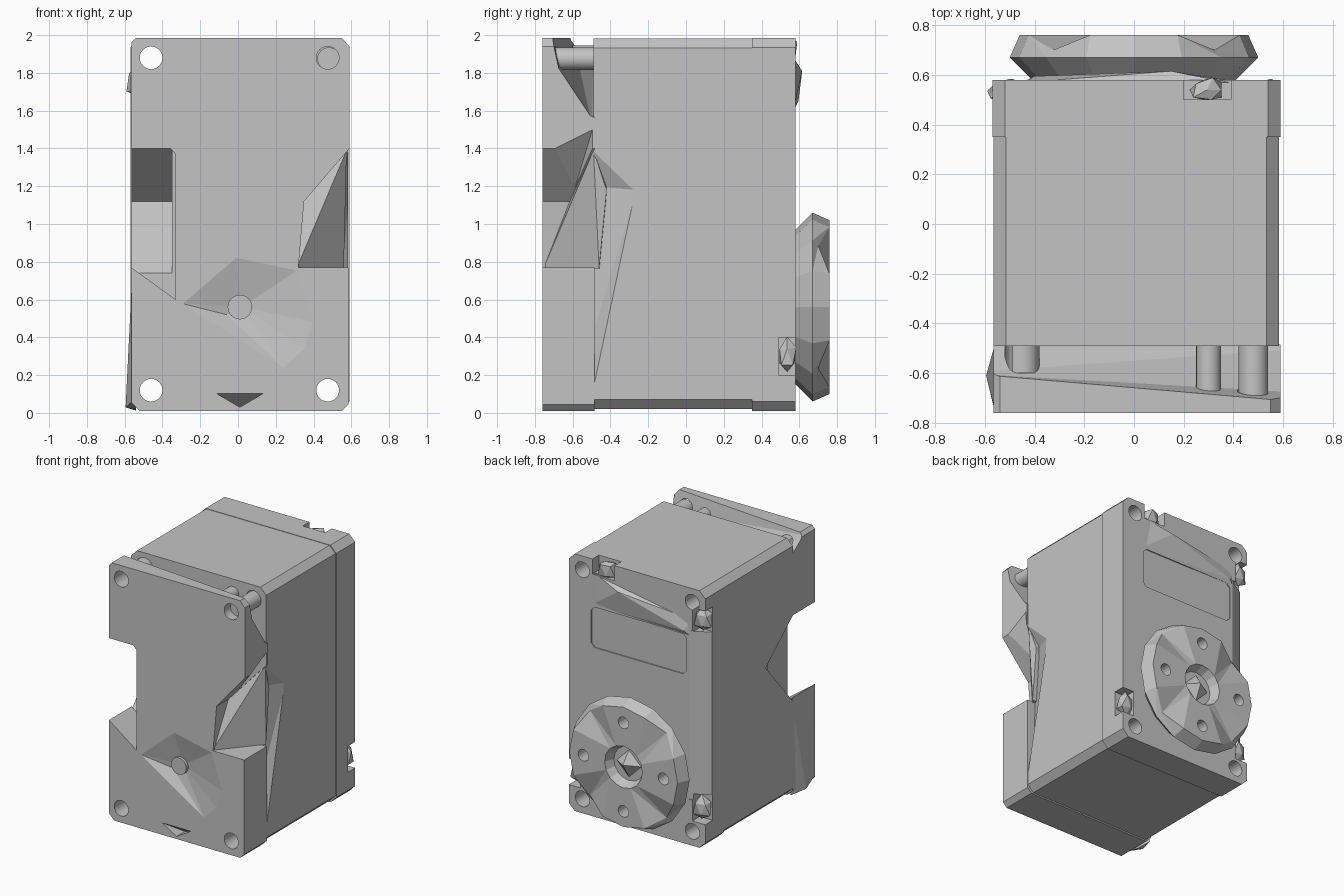
import bpy, bmesh, math
from mathutils import Vector

cube = bpy.data.objects.get("Cube")
if cube:
    bpy.data.objects.remove(cube)

grey = bpy.data.materials.new("housing grey")
grey.use_nodes = True
COLOR = (0.55, 0.55, 0.55, 1)
grey.diffuse_color = COLOR
grey.node_tree.nodes["Principled BSDF"].inputs["Base Color"].default_value = COLOR


def finish(name, bm):
    bmesh.ops.recalc_face_normals(bm, faces=bm.faces)
    mesh = bpy.data.meshes.new(name)
    bm.to_mesh(mesh)
    bm.free()
    mesh.materials.append(grey)
    ob = bpy.data.objects.new(name, mesh)
    bpy.context.collection.objects.link(ob)
    return ob


def prism(name, axis, profile, lo, hi):
    """Extrude a 2D profile along x (profile y,z) or y (profile x,z)."""
    place = (lambda p, t: (t, p[0], p[1])) if axis == "x" else (lambda p, t: (p[0], t, p[1]))
    bm = bmesh.new()
    a = [bm.verts.new(place(p, lo)) for p in profile]
    b = [bm.verts.new(place(p, hi)) for p in profile]
    bm.faces.new(a)
    bm.faces.new(b[::-1])
    for i in range(len(a)):
        j = (i + 1) % len(a)
        bm.faces.new((a[i], b[i], b[j], a[j]))
    return finish(name, bm)


def box(name, x0, x1, y0, y1, z0, z1):
    return prism(name, "y", [(x0, z0), (x1, z0), (x1, z1), (x0, z1)], y0, y1)


def rod(name, x, z, r, y0, y1, n=24):
    ring = [(x + r * math.cos(math.tau * i / n), z + r * math.sin(math.tau * i / n)) for i in range(n)]
    return prism(name, "y", ring, y0, y1)


def hull(name, points):
    bm = bmesh.new()
    for p in points:
        bm.verts.new(p)
    bmesh.ops.convex_hull(bm, input=bm.verts)
    return finish(name, bm)


def octagon(x0, x1, z0, z1, c):
    return [(x0 + c, z0), (x1 - c, z0), (x1, z0 + c), (x1, z1 - c),
            (x1 - c, z1), (x0 + c, z1), (x0, z1 - c), (x0, z0 + c)]


def cut(target, cutters):
    for c in cutters:
        mod = target.modifiers.new("cut", "BOOLEAN")
        mod.operation = "DIFFERENCE"
        mod.solver = "EXACT"
        mod.object = c
        c.hide_render = True
        c.hide_viewport = True
        c.display_type = "WIRE"


def smooth(ob):
    bpy.ops.object.select_all(action="DESELECT")
    ob.select_set(True)
    bpy.context.view_layer.objects.active = ob
    bpy.ops.object.shade_smooth_by_angle(angle=math.radians(25))


# Screw holes running front to back; the upper one on +x is blind
holes = [rod("hole_cutter", x, z, 0.06, -1, 1) for x, z in ((-0.46, 0.12), (0.475, 0.12), (-0.46, 1.88))]
blind = [rod("blind_cutter", 0.475, 1.88, 0.06, -1, -0.3), rod("blind_cutter", 0.475, 1.88, 0.06, 0.3, 1)]

# Main housing: deep V recess on the right side edge, long shallow one on the left
body = prism("housing", "y", octagon(-0.565, 0.583, 0.02, 1.982, 0.05), -0.49, 0.35)
recess = [(-0.6, 1.4), (-0.49, 1.4), (-0.16, 1.12), (-0.49, 0.74), (-0.6, 0.74)]
deep = prism("side_recess_cutter", "x", recess, -0.8, -0.35)
shallow = hull("side_recess_cutter", [(0.59, -0.26, 1.18), (0.59, -0.5, 1.41), (0.59, -0.5, 0.05),
                                      (0.5, -0.5, 1.2), (0.52, -0.5, 0.4)])
cut(body, holes + blind + [deep, shallow])

# Back lid with notches, a shallow label panel and a slanted right edge
lid = prism("back_lid", "y", octagon(-0.57, 0.59, 0.01, 1.985, 0.05), 0.35, 0.58)
notches = [box("notch_cutter", 0.2, 0.39, 0.5, 0.7, 1.87, 2.1),
           box("notch_cutter", 0.49, 0.7, 0.49, 0.7, 0.2, 0.4),
           box("notch_cutter", -0.7, -0.46, 0.49, 0.7, 0.2, 0.4),
           box("notch_cutter", -0.7, -0.46, 0.49, 0.7, 1.65, 1.84)]
label = prism("label_cutter", "y", octagon(-0.41, 0.4, 1.31, 1.62, 0.03), 0.572, 0.7)
edge = hull("edge_slant_cutter", [(x, y, z) for x, y in ((-0.43, 0.581), (-0.61, 0.475), (-0.61, 0.7), (-0.43, 0.7))
                                  for z in (0.36, 1.66)])
cut(lid, holes + blind + notches + [label, edge])

# Sloping ridge above the label panel
hull("lid_ridge", [(0.15, 0.615, 1.81), (0.38, 0.57, 1.88), (-0.44, 0.57, 1.74),
                   (0.4, 0.575, 1.63), (-0.44, 0.575, 1.61), (-0.4, 0.595, 1.65)])

# Small faceted fittings filling the notches
for x, y, z in ((0.295, 0.54, 1.92), (0.53, 0.535, 0.3), (-0.51, 0.535, 0.3), (-0.52, 0.535, 1.75)):
    bm = bmesh.new()
    bmesh.ops.create_icosphere(bm, subdivisions=1, radius=0.105)
    for i, v in enumerate(bm.verts):
        k = 1.0 if i % 2 else 0.8
        v.co = Vector((x + v.co.x * k * 0.75, y + v.co.y * k * 0.55, min(z + v.co.z * k, 1.975)))
    finish("fitting", bm)

# Front bracket: wide head, narrow neck, wide foot
outline = [(-0.52, 0.01), (0.55, 0.01), (0.585, 0.045), (0.585, 0.77), (0.32, 0.77),
           (0.35, 1.12), (0.59, 1.4), (0.59, 1.94), (0.55, 1.985), (-0.54, 1.985),
           (-0.565, 1.96), (-0.565, 1.4), (-0.36, 1.4), (-0.33, 1.37), (-0.33, 0.6),
           (-0.565, 0.77), (-0.565, 0.055)]
bracket = prism("front_bracket", "y", outline, -0.76, -0.485)
gap = hull("head_gap_cutter", [(x, y, z) for x, section in (
    (0.7, ((-0.72, 2.2), (-0.72, 1.99), (-0.68, 1.81), (-0.5, 1.54), (-0.4, 1.5), (-0.4, 2.2))),
    (-0.7, ((-0.6, 2.2), (-0.6, 1.99), (-0.49, 1.91), (-0.4, 1.9), (-0.4, 2.2)))) for y, z in section])
underside = hull("head_underside_cutter", [(0.62, -0.76, 1.41), (0.62, -0.48, 1.55), (0.62, -0.48, 1.3),
                                           (0.37, -0.61, 1.12), (0.62, -0.61, 1.1)])
foot_notch = hull("foot_notch_cutter", [(-0.16, -0.8, 0.13), (0.18, -0.8, 0.13), (0.01, -0.8, 0.03),
                                        (0.01, -0.66, 0.03)])
dent = hull("dent_cutter", [(x, -0.762, z) for x, z in ((-0.01, 0.83), (0.32, 0.76), (0.41, 0.48), (0.36, 0.33),
                                                        (0.25, 0.23), (0.1, 0.35), (-0.13, 0.47), (-0.3, 0.58))]
            + [(-0.06, -0.71, 0.52), (0.02, -0.7, 0.56)])
cut(bracket, holes + blind + [gap, underside, foot_notch, dent])

# Slanted web between the neck and the housing on the left side
hull("neck_web", [(0.31, -0.755, 0.765), (0.345, -0.62, 1.11), (0.575, -0.49, 1.39), (0.56, -0.42, 1.18),
                  (0.56, -0.46, 0.765), (0.3, -0.45, 0.765), (0.3, -0.45, 1.39)])

# Flared flank of the foot on the right side
hull("foot_flank", [(-0.56, -0.755, 0.06), (-0.595, -0.61, 0.03), (-0.55, -0.485, 0.015),
                    (-0.56, -0.485, 0.74), (-0.56, -0.75, 0.74), (-0.54, -0.61, 0.012)])

# Pivot pin in the dent and the posts behind the head
pin = rod("pivot_pin", 0.01, 0.56, 0.065, -0.735, -0.6)
smooth(pin)
for x, z, r in ((-0.45, 1.875, 0.07), (0.48, 1.875, 0.06), (0.3, 1.875, 0.05)):
    post = rod("head_post", x, z, r, -0.69 if x > 0 else -0.6, -0.48)
    smooth(post)
    if x < 0:
        cut(post, holes[2:])

# Output horn: lathed disc whose diagonal rim points dip
N = 16
rings = [(0.40, 0.57), (0.50, 0.67), (0.46, 0.76), (0.16, 0.76), (0.13, 0.69)]
bm = bmesh.new()
loops = []
for k, (r, y) in enumerate(rings):
    loop = []
    for i in range(N):
        a = math.tau * i / N
        dip = 0.06 if k == 2 and i % 4 == 2 else 0
        loop.append(bm.verts.new((r * math.cos(a), y - dip, 0.56 + r * math.sin(a))))
    loops.append(loop)
for la, lb in zip(loops, loops[1:]):
    for i in range(N):
        j = (i + 1) % N
        bm.faces.new((la[i], la[j], lb[j]))
        bm.faces.new((la[i], lb[j], lb[i]))
bm.faces.new(loops[0])
bm.faces.new(loops[-1])
horn = finish("output_horn", bm)
cut(horn, [rod("horn_hole_cutter", 0.34 * math.cos(a), 0.56 + 0.34 * math.sin(a), 0.045, 0.64, 0.9, 16)
           for a in (math.pi / 2 * i for i in range(4))])

# Pointed hub screw inside the horn
hull("hub_screw", [(0.12, 0.68, 0.56), (-0.12, 0.68, 0.56), (0, 0.68, 0.68), (0, 0.68, 0.44), (0.01, 0.755, 0.57)])
